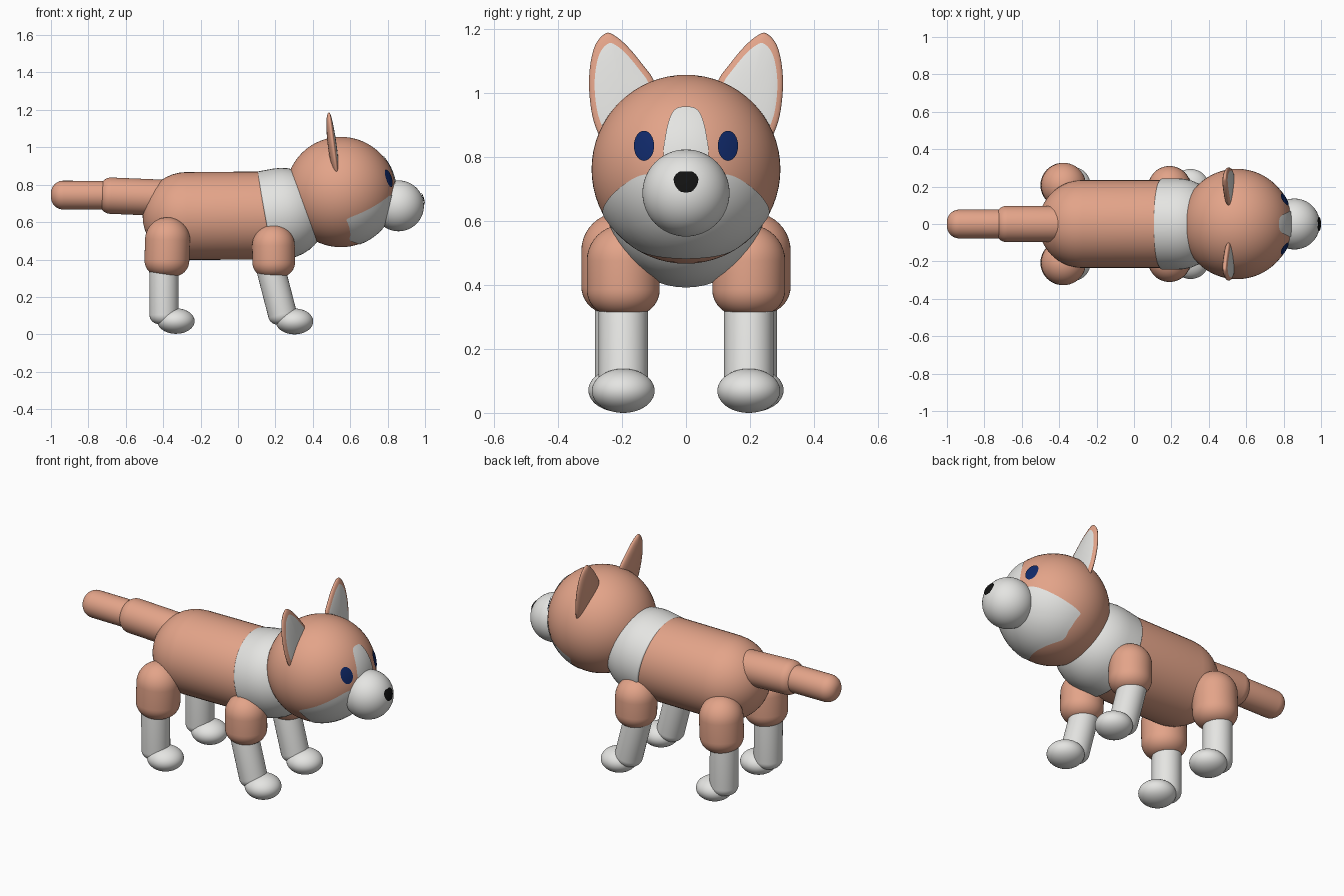
import bpy, bmesh, math
from mathutils import Vector

if "Cube" in bpy.data.objects:
    bpy.data.objects.remove(bpy.data.objects["Cube"])


def material(name, rgb):
    m = bpy.data.materials.new(name)
    m.diffuse_color = (*rgb, 1)
    m.use_nodes = True
    m.node_tree.nodes["Principled BSDF"].inputs["Base Color"].default_value = m.diffuse_color
    return m


TAN = material("tan fur", (0.77, 0.37, 0.25))
WHITE = material("white fur", (0.78, 0.78, 0.76))
NAVY = material("navy eye", (0.005, 0.022, 0.14))
BLACK = material("black nose", (0.006, 0.006, 0.006))


def finish(name, bm, *mats):
    me = bpy.data.meshes.new(name)
    bm.to_mesh(me)
    bm.free()
    for m in mats:
        me.materials.append(m)
    for p in me.polygons:
        p.use_smooth = True
    ob = bpy.data.objects.new(name, me)
    bpy.context.collection.objects.link(ob)
    return ob


def ball(name, centre, radii, mat):
    bm = bmesh.new()
    bmesh.ops.create_uvsphere(bm, u_segments=64, v_segments=32, radius=1)
    for v in bm.verts:
        v.co = Vector(a * b for a, b in zip(v.co, radii)) + Vector(centre)
    return finish(name, bm, mat)


def limb(name, start, end, r, c0, c1, mat, n=48, k=10):
    """Round bar between two extreme end points; c0, c1 are the corner radii."""
    a, b = Vector(start), Vector(end)
    length = (b - a).length
    q = (b - a).to_track_quat('Z', 'Y')
    prof = [(r - c0 + c0 * math.sin(t), c0 - c0 * math.cos(t))
            for t in (i / k * math.pi / 2 for i in range(k + 1))]
    prof += [(r - c1 + c1 * math.cos(t), length - c1 + c1 * math.sin(t))
             for t in (i / k * math.pi / 2 for i in range(k + 1))]
    bm = bmesh.new()
    rings = []
    for rad, h in prof:
        rad = max(rad, 0.002)
        rings.append([bm.verts.new(a + q @ Vector((rad * math.cos(2 * math.pi * i / n),
                                                  rad * math.sin(2 * math.pi * i / n), h)))
                      for i in range(n)])
    for p, s in zip(rings, rings[1:]):
        for i in range(n):
            bm.faces.new((p[i], p[(i + 1) % n], s[(i + 1) % n], s[i]))
    bm.faces.new(rings[0][::-1])
    bm.faces.new(rings[-1])
    return finish(name, bm, mat)


def smooth_loop(pts, sub=5):
    """Closed Catmull-Rom curve through 2D points."""
    P = [Vector(p) for p in pts]
    out, n = [], len(P)
    for i in range(n):
        a, b, c, d = P[i - 1], P[i], P[(i + 1) % n], P[(i + 2) % n]
        for j in range(sub):
            t = j / sub
            out.append(0.5 * (2 * b + (c - a) * t + (2 * a - 5 * b + 4 * c - d) * t * t
                              + (3 * b - a - 3 * c + d) * t ** 3))
    return out


def symmetric(half):
    return half + [(-y, z) for y, z in half[-2:0:-1]]


def fan(bm, mid, rings):
    """Faces from a middle vertex out through rings of vertices."""
    faces, n = [], len(rings[0])
    for i in range(n):
        j = (i + 1) % n
        faces.append(bm.faces.new((mid, rings[0][i], rings[0][j])))
        for p, s in zip(rings, rings[1:]):
            faces.append(bm.faces.new((p[i], s[i], s[j], p[j])))
    return faces


def patch(name, centre, r, lift, mid, outline, mat, n=10):
    """Thin painted area on the +x side of a ball, outlined in (y, z)."""
    c = Vector(centre)

    def direction(p):
        y, z = p[0], p[1] - c.z
        return Vector((math.sqrt(max(r * r - y * y - z * z, 0)), y, z)).normalized()

    m = direction(mid)
    edge = [direction(p) for p in smooth_loop(outline)]
    bm = bmesh.new()
    rings = [[bm.verts.new(c + m.lerp(e, k / n).normalized() * (r + lift)) for e in edge]
             for k in range(1, n + 1)]
    fan(bm, bm.verts.new(c + m * (r + lift)), rings)
    bm.normal_update()
    if sum((f.normal.dot(m) for f in bm.faces)) < 0:
        bmesh.ops.reverse_faces(bm, faces=bm.faces[:])
    return finish(name, bm, mat)


# body, chest and tail
limb("body", (-0.51, 0, 0.631), (0.36, 0, 0.637), 0.235, 0.235, 0.2, TAN)
limb("chest", (0.145, 0, 0.63), (0.472, 0, 0.69), 0.244, 0.01, 0.243, WHITE)
limb("tail_base", (-0.74, 0, 0.744), (-0.33, 0, 0.727), 0.097, 0.06, 0.06, TAN)
limb("tail_tip", (-1.0, 0, 0.745), (-0.69, 0, 0.743), 0.077, 0.066, 0.04, TAN)

# head, muzzle and face markings
HEAD, HR = (0.55, 0, 0.761), 0.295
MUZZLE, MR = (0.858, 0, 0.687), 0.136
ball("head", HEAD, (HR,) * 3, TAN)
ball("muzzle", MUZZLE, (MR,) * 3, WHITE)
patch("cheek_marking", HEAD, HR, 0.003, (0, 0.64), symmetric(
    [(0, 0.745), (0.08, 0.747), (0.14, 0.742), (0.19, 0.715), (0.235, 0.675), (0.258, 0.632),
     (0.241, 0.595), (0.19, 0.541), (0.12, 0.498), (0, 0.484)]), WHITE)
patch("forehead_blaze", HEAD, HR, 0.004, (0, 0.86), symmetric(
    [(0, 0.954), (0.025, 0.951), (0.043, 0.935), (0.056, 0.9), (0.064, 0.86), (0.069, 0.82),
     (0.06, 0.77), (0, 0.76)]), WHITE)
patch("nose", MUZZLE, MR, 0.006, (0, 0.72), symmetric(
    [(0, 0.751), (0.02, 0.75), (0.036, 0.733), (0.033, 0.711), (0.018, 0.692), (0, 0.689)]), BLACK)


# leaf-shaped ear: bulged back, flatter front with a white inside
def ear(name, side):
    outline = smooth_loop([(0.25, 1.186), (0.283, 1.15), (0.3, 1.08), (0.302, 1.0), (0.288, 0.91),
                           (0.255, 0.845), (0.2, 0.83), (0.14, 0.86), (0.095, 0.94), (0.098, 1.03),
                           (0.137, 1.09), (0.184, 1.146), (0.222, 1.178)])
    mid = Vector((0.2, 1.0))
    steps = (0.3, 0.55, 0.72, 0.83, 0.91, 0.97, 1.0)
    bm = bmesh.new()

    def point(p, s, depth):
        x = 0.528 - 0.13 * (p.y - 0.87) + depth * math.sqrt(max(1 - s * s, 0))
        return bm.verts.new((x, side * p.x, p.y))

    rim = [point(p, 1, 0) for p in outline]
    for depth in (0.018, -0.03):
        rings = [[point(mid.lerp(p, s), s, depth) for p in outline] for s in steps[:-1]] + [rim]
        for i, f in enumerate(fan(bm, point(mid, 0, depth), rings)):
            f.material_index = int(depth > 0 and i % len(steps) < 4)
    bmesh.ops.recalc_face_normals(bm, faces=bm.faces[:])
    finish(name, bm, TAN, WHITE)


# paired parts
for side, word in ((1, "left"), (-1, "right")):
    ear(word + "_ear", side)
    ez, ey = 0.833, 0.129 * side
    patch(word + "_eye", HEAD, HR, 0.005, (ey, ez),
          [(ey + 0.031 * math.cos(t), ez + 0.046 * math.sin(t))
           for t in (i * math.pi / 6 for i in range(12))], NAVY)
    h, f = 0.207 * side, 0.196 * side
    limb(word + "_hind_thigh", (-0.373, h, 0.626), (-0.383, h, 0.31), 0.12, 0.12, 0.085, TAN)
    limb(word + "_hind_shank", (-0.397, h, 0.42), (-0.395, h, 0.055), 0.078, 0.03, 0.05, WHITE)
    ball(word + "_hind_foot", (-0.332, h, 0.071), (0.1, 0.098, 0.068), WHITE)
    limb(word + "_front_shoulder", (0.188, f, 0.588), (0.192, f, 0.305), 0.114, 0.114, 0.08, TAN)
    limb(word + "_front_shank", (0.157, f, 0.42), (0.25, f, 0.06), 0.077, 0.03, 0.05, WHITE)
    ball(word + "_front_foot", (0.302, f, 0.069), (0.1, 0.098, 0.069), WHITE)
